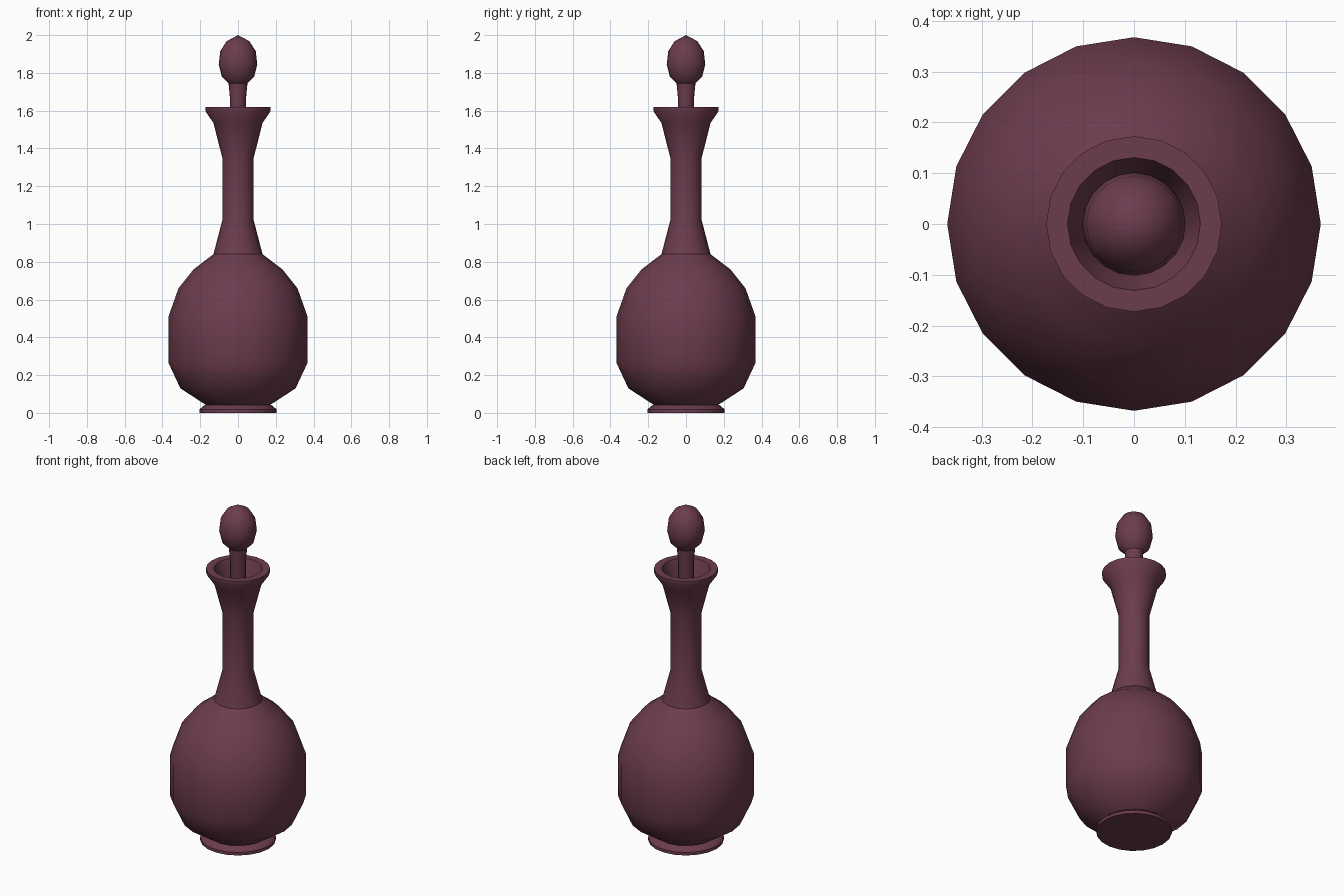
import bpy
import bmesh
import math
from mathutils import Matrix, Vector

SIDES = 20

cube = bpy.data.objects.get("Cube")
if cube:
    bpy.data.objects.remove(cube, do_unlink=True)

# Single plum glass colour
plum = bpy.data.materials.new("plum_glass")
plum.use_nodes = True
colour = (0.15, 0.045, 0.075, 1)
plum.diffuse_color = colour
bsdf = next(n for n in plum.node_tree.nodes if n.type == 'BSDF_PRINCIPLED')
bsdf.inputs["Base Color"].default_value = colour


def lathe(name, profile):
    """Revolve a (radius, height) profile around z into a smooth, crease-keeping object."""
    bm = bmesh.new()
    verts = [bm.verts.new((r, 0, z)) for r, z in profile]
    edges = [bm.edges.new(pair) for pair in zip(verts, verts[1:])]
    bmesh.ops.spin(bm, geom=verts + edges, cent=(0, 0, 0), axis=(0, 0, 1),
                   angle=math.tau, steps=SIDES, use_merge=True)
    bmesh.ops.remove_doubles(bm, verts=bm.verts, dist=0.0005)
    bmesh.ops.recalc_face_normals(bm, faces=bm.faces)
    mesh = bpy.data.meshes.new(name)
    bm.to_mesh(mesh)
    bm.free()
    mesh.materials.append(plum)
    obj = bpy.data.objects.new(name, mesh)
    bpy.context.collection.objects.link(obj)
    bpy.ops.object.select_all(action='DESELECT')
    obj.select_set(True)
    bpy.context.view_layer.objects.active = obj
    bpy.ops.object.shade_smooth_by_angle(angle=math.radians(35))
    return obj


# Bottle: foot, belly, neck, flared lip, then the hollow of the mouth
lathe("bottle", [
    (0, 0), (0.205, 0), (0.205, 0.018), (0.18, 0.04),
    (0.17, 0.042), (0.305, 0.13), (0.368, 0.265), (0.368, 0.51),
    (0.315, 0.66), (0.235, 0.76), (0.13, 0.84),
    (0.083, 1.02), (0.083, 1.35), (0.13, 1.535), (0.173, 1.598),
    (0.173, 1.62), (0.131, 1.62), (0.1, 1.535), (0.055, 1.35), (0, 1.35),
])

# Stopper: stem standing in the neck and an egg-shaped knob
lathe("stopper", [
    (0, 1.34), (0.042, 1.34), (0.042, 1.66), (0.05, 1.745),
    (0.086, 1.78), (0.102, 1.845), (0.094, 1.915), (0.06, 1.968), (0, 2.0),
])
